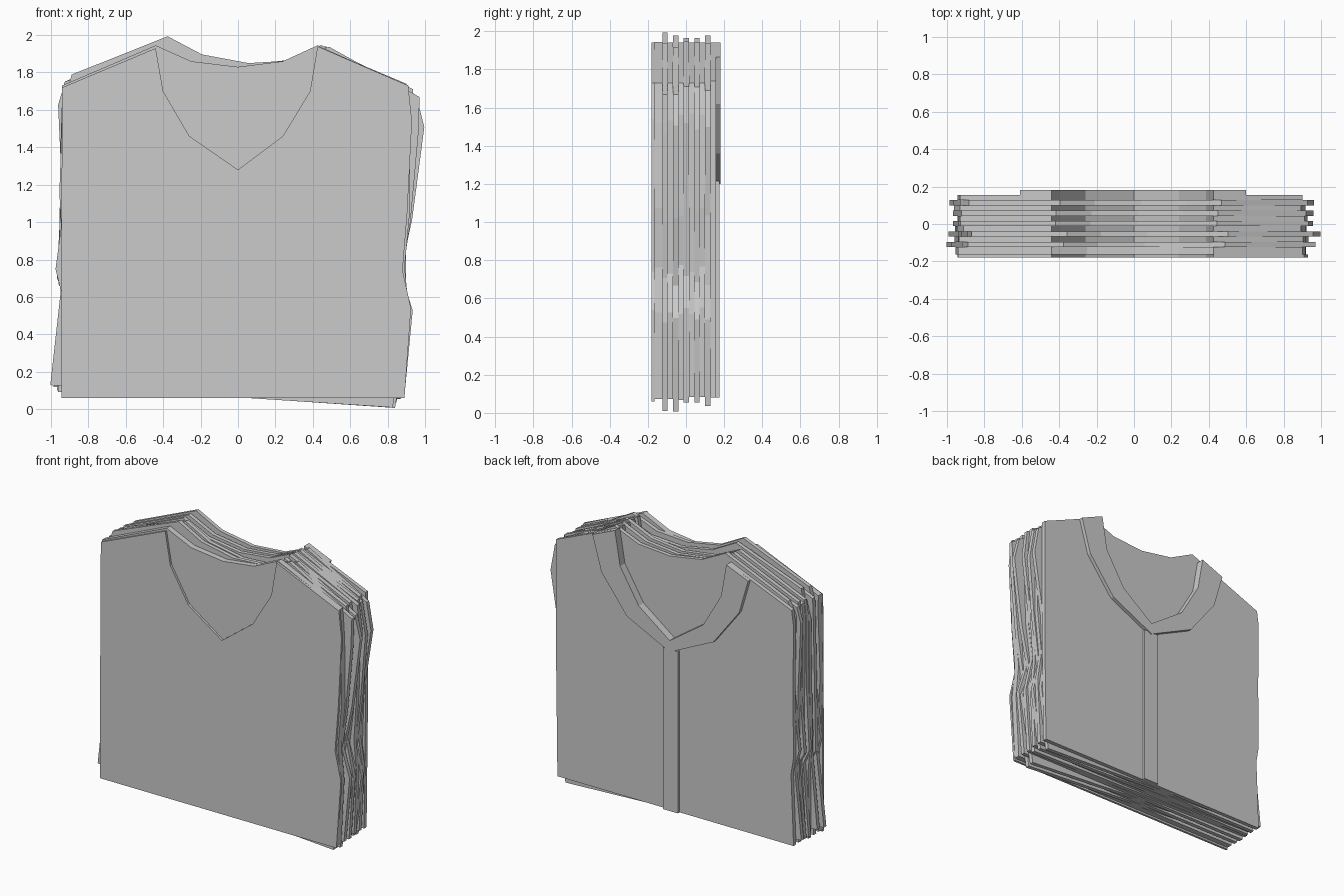
import bpy, bmesh, random
from math import sin, cos

if "Cube" in bpy.data.objects:
    bpy.data.objects.remove(bpy.data.objects["Cube"])

random.seed(4)
T = 0.028          # thickness of one cloth layer
Y0 = -0.18         # front of the stack


def slab(name, outline, y0, y1):
    """Extrude an x/z outline from y0 to y1."""
    bm = bmesh.new()
    face = bm.faces.new([bm.verts.new((x, y0, z)) for x, z in outline])
    ext = bmesh.ops.extrude_face_region(bm, geom=[face])
    verts = [v for v in ext["geom"] if isinstance(v, bmesh.types.BMVert)]
    bmesh.ops.translate(bm, verts=verts, vec=(0, y1 - y0, 0))
    bmesh.ops.recalc_face_normals(bm, faces=bm.faces)
    me = bpy.data.meshes.new(name)
    bm.to_mesh(me)
    bm.free()
    ob = bpy.data.objects.new(name, me)
    bpy.context.collection.objects.link(ob)
    return ob


def turn(points, angle, dx):
    """Turn an outline clockwise about the shirt centre."""
    c, s = cos(angle), sin(angle)
    return [(x * c + (z - 1) * s + dx, 1 - x * s + (z - 1) * c) for x, z in points]


# necklines, left to right
V_NECK = [(-0.44, 1.93), (-0.40, 1.70), (-0.26, 1.46), (0, 1.28),
          (0.24, 1.46), (0.385, 1.70), (0.425, 1.94)]
BACK_NECK = [(-0.44, 1.945), (-0.25, 1.86), (0, 1.83), (0.24, 1.86), (0.425, 1.945)]

# folded sides, right side downward and left side upward
RIGHT = [(0.91, 1.73), (0.93, 1.54), (0.905, 1.05), (0.88, 0.74), (0.925, 0.54)]
LEFT = [(-0.925, 0.58), (-0.945, 0.70), (-0.94, 1.15), (-0.945, 1.62), (-0.93, 1.73)]
STRAIGHT_RIGHT = [(0.90, 1.74), (0.90, 0.90)]
STRAIGHT_LEFT = [(-0.945, 0.80), (-0.94, 1.72)]

# stacked layers: neckline (V or shallow), turn and lift of each
LAYERS = [("V", 0, 0), ("S", 0, 0), ("S", 0.065, 0.022), ("V", 0, 0),
          ("S", 0.068, 0.005), ("V", 0, 0), ("S", 0.02, 0.01), ("V", 0.0, 0),
          ("S", 0.025, 0.01), ("V", 0, 0), ("S", 0.045, 0.015), ("V", 0, 0)]
LAST = len(LAYERS) - 1

for i, (kind, angle, lift) in enumerate(LAYERS):
    outer = i in (0, LAST)
    j = 0.0 if outer else 0.018
    hem = 0.06 if i == 0 else 0.08 if outer else random.uniform(0.06, 0.085)
    if angle > 0.05:
        hem = 0.065

    def wobble(points):
        return [(x + random.uniform(-j, j), z + random.uniform(-2 * j, 2 * j) * (z < 1.7))
                for x, z in points]

    neck = V_NECK if kind == "V" else [(x, z + lift) for x, z in BACK_NECK]
    right = STRAIGHT_RIGHT if i == LAST else wobble(RIGHT)
    left = STRAIGHT_LEFT if i == 0 else wobble(LEFT)
    outline = neck + right + [(0.89, hem), (-0.945, hem)] + left
    outline = turn(outline, angle, 0.015 if i == 4 else 0)
    # the front neckline panel is thinner than the rest
    y0 = Y0 + i * T - (0.012 if i == 1 else 0)
    y1 = Y0 + (i + 1) * T - (0.012 if i == 0 else 0)
    name = "shirt_front_panel" if kind == "V" else "shirt_back_panel"
    slab(f"{name}_{i + 1}", outline, y0, y1)

# collar band on the rear shirt
y_back = Y0 + len(LAYERS) * T
collar_outer = [(0.60, 1.865), (0.53, 1.62), (0.33, 1.36), (0, 1.20),
                (-0.34, 1.36), (-0.54, 1.62), (-0.61, 1.86)]
slab("collar_band", V_NECK + collar_outer, y_back - 0.002, 0.182)

# button strip below the collar
slab("button_strip", [(-0.06, 0.08), (0.055, 0.08), (0.055, 1.215), (-0.06, 1.215)],
     y_back - 0.002, 0.176)
